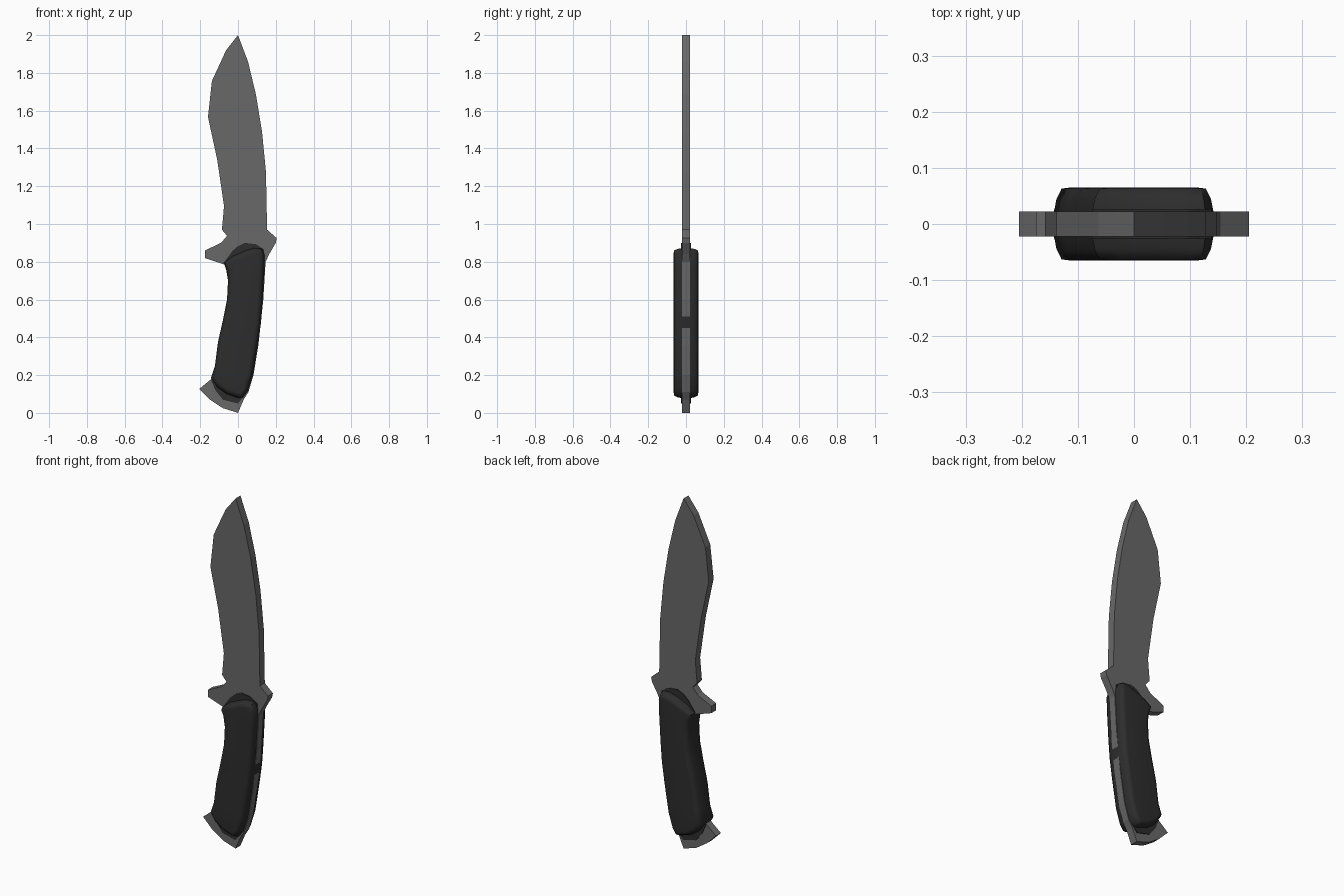
import bpy, bmesh, math
from mathutils import Vector

cube = bpy.data.objects.get("Cube")
if cube:
    bpy.data.objects.remove(cube, do_unlink=True)


def material(name, value):
    mat = bpy.data.materials.new(name)
    mat.use_nodes = True
    colour = (value, value, value, 1)
    mat.diffuse_color = colour
    bsdf = mat.node_tree.nodes["Principled BSDF"]
    bsdf.inputs["Base Color"].default_value = colour
    bsdf.inputs["Roughness"].default_value = 0.6
    return mat


STEEL = material("grey steel", 0.14)
GRIP = material("black grip", 0.026)


def inset(points, amount):
    """Move a clockwise outline inwards along its corner normals."""
    result = []
    for i, p in enumerate(points):
        a = Vector(p) - Vector(points[i - 1])
        b = Vector(points[(i + 1) % len(points)]) - Vector(p)
        d = (a.normalized() + b.normalized()).normalized()
        result.append((p[0] + d.y * amount, p[1] - d.x * amount))
    return result


def loft(name, rings, mat):
    """Bridge matching outlines given as (depth, points), capping both ends."""
    bm = bmesh.new()
    loops = [[bm.verts.new((x, y, z)) for x, z in pts] for y, pts in rings]
    n = len(loops[0])
    for lower, upper in zip(loops, loops[1:]):
        for i in range(n):
            j = (i + 1) % n
            bm.faces.new((lower[i], lower[j], upper[j], upper[i]))
    bm.faces.new(loops[0])
    bm.faces.new(loops[-1])
    bmesh.ops.recalc_face_normals(bm, faces=bm.faces)
    mesh = bpy.data.meshes.new(name)
    bm.to_mesh(mesh)
    bm.free()
    mesh.materials.append(mat)
    obj = bpy.data.objects.new(name, mesh)
    bpy.context.collection.objects.link(obj)
    return obj


# Blade, guard, full tang and pommel cut from one flat plate
spine = [(0, 2), (.053, 1.86), (.095, 1.685), (.127, 1.49), (.148, 1.275),
         (.154, .97), (.205, .925), (.2, .9), (.165, .84), (.146, .8),
         (.134, .6), (.108, .36), (.082, .2), (.055, .11), (.03, .07), (0, 0)]
pommel = [(-.08, .025), (-.148, .07), (-.205, .127), (-.143, .178)]
tang_front = [(-.1, .21), (-.08, .38), (-.04, .6), (-.03, .7), (-.06, .78)]
guard = [(-.085, .79), (-.175, .82), (-.175, .86), (-.09, .9),
         (-.058, .937), (-.085, .97)]
edge = [(-.074, 1.095), (-.11, 1.34), (-.159, 1.567), (-.138, 1.757),
        (-.063, 1.92)]
plate = spine + pommel + tang_front + guard + edge
loft("blade_and_tang", [(-.022, plate), (.022, plate)], STEEL)

# Rounded grip wrapping the tang, open only along the spine
grip = [(.037, .86), (.08, .873), (.127, .872), (.142, .835), (.14, .76),
        (.131, .6), (.122, .48), (.105, .36), (.079, .2), (.052, .115),
        (.026, .08), (0, .078), (-.063, .1), (-.11, .135), (-.143, .185),
        (-.122, .25), (-.106, .375), (-.08, .49), (-.058, .6), (-.053, .7),
        (-.062, .757), (-.075, .795), (-.03, .83)]
steps = [(.02, 0), (.045, .005), (.063, .014), (.065, .03)]
rings = [(-y, inset(grip, d)) for y, d in reversed(steps)]
rings += [(y, inset(grip, d)) for y, d in steps]
handle = loft("handle_grip", rings, GRIP)
bpy.ops.object.select_all(action="DESELECT")
handle.select_set(True)
bpy.context.view_layer.objects.active = handle
bpy.ops.object.shade_smooth_by_angle(angle=math.radians(60))

# Thin dark liners showing past both ends of the grip
collar = [(-.075, .795), (-.03, .857), (0, .883), (.037, .9), (.095, .893),
          (.138, .865), (.14, .8)]
heel = [(.03, .085), (0, .05), (-.08, .07), (-.12, .12), (-.143, .175),
        (-.1, .2)]
for label, outline in (("upper", collar), ("lower", heel)):
    for side, y in (("front", -1), ("back", 1)):
        loft(f"{label}_liner_{side}",
             [(y * .02, outline), (y * .026, outline)], GRIP)
